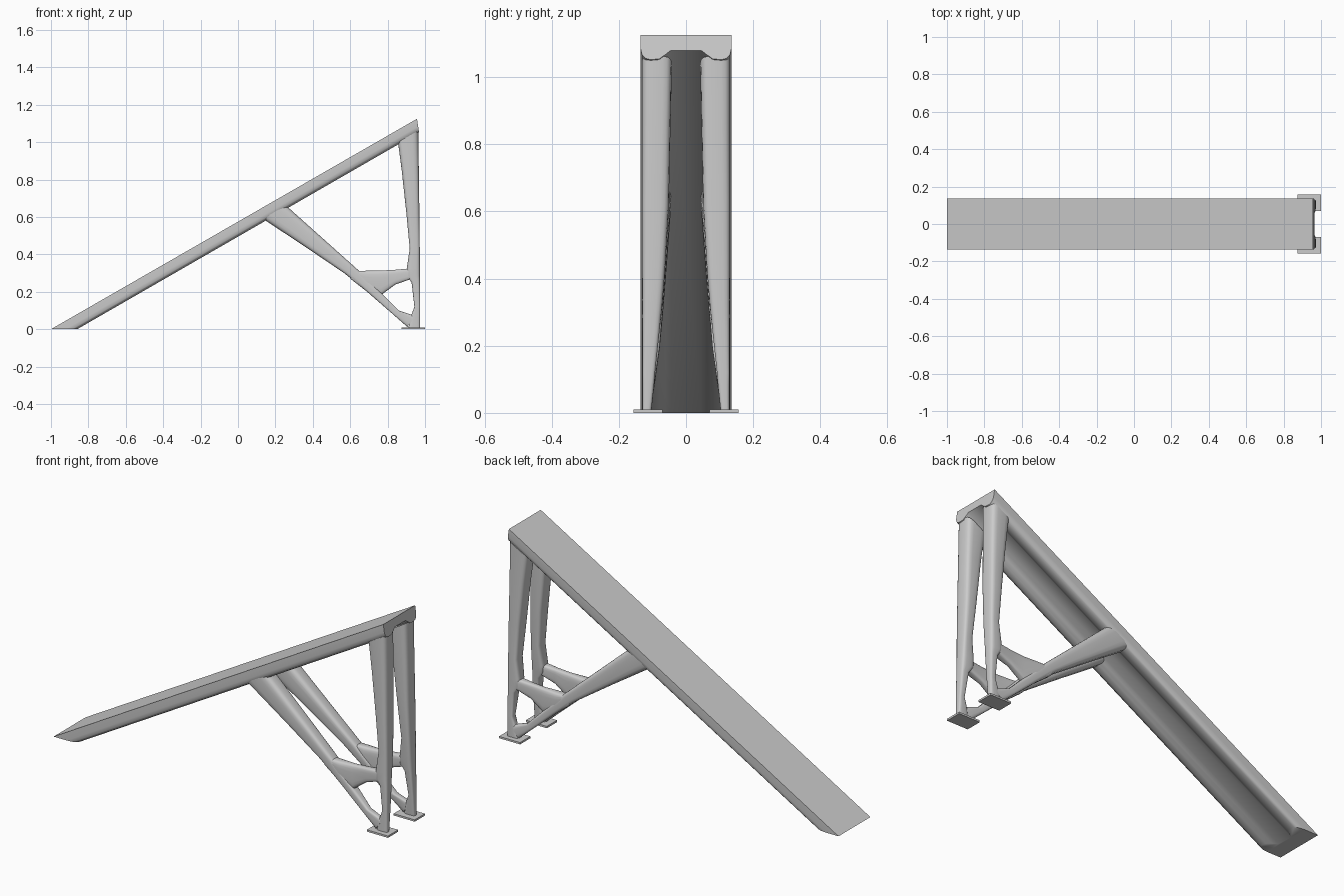
import bpy, bmesh, math

if "Cube" in bpy.data.objects:
    bpy.data.objects.remove(bpy.data.objects["Cube"])


def finish(name, bm, mirror=False, angle=40):
    bmesh.ops.recalc_face_normals(bm, faces=bm.faces)
    me = bpy.data.meshes.new(name)
    bm.to_mesh(me)
    bm.free()
    ob = bpy.data.objects.new(name, me)
    bpy.context.collection.objects.link(ob)
    bpy.ops.object.select_all(action='DESELECT')
    ob.select_set(True)
    bpy.context.view_layer.objects.active = ob
    bpy.ops.object.shade_smooth_by_angle(angle=math.radians(angle))
    if mirror:
        m = ob.modifiers.new("mirror", 'MIRROR')
        m.use_axis = (False, True, False)
        m.use_mirror_merge = False
    return ob


def skin(rings):
    bm = bmesh.new()
    vs = [[bm.verts.new(p) for p in r] for r in rings]
    n = len(vs[0])
    for a, b in zip(vs, vs[1:]):
        for i in range(n):
            j = (i + 1) % n
            bm.faces.new((a[i], a[j], b[j], b[i]))
    bm.faces.new(vs[0])
    bm.faces.new(vs[-1])
    return bm


def strut(name, stations, n=20, power=0.5):
    """Rounded strut; station = (xa, za, xb, zb, y_inner, y_outer)."""
    rings = []
    for xa, za, xb, zb, y0, y1 in stations:
        ring = []
        for k in range(n):
            t = 2 * math.pi * (k + 0.5) / n
            c, s = math.cos(t), math.sin(t)
            u = 0.5 + 0.5 * math.copysign(abs(c) ** power, c)
            v = 0.5 + 0.5 * math.copysign(abs(s) ** power, s)
            ring.append((xa + (xb - xa) * u, y0 + (y1 - y0) * v, za + (zb - za) * u))
        rings.append(ring)
    return finish(name, skin(rings), True)


# Sloping beam: flat top, rolled sides, shallow channel underneath
half = [(.135, 0), (.135, .55), (.131, .8), (.12, .95), (.105, 1),
        (.08, .97), (.062, .8), (.045, .62)]
section = half + [(-y, t) for y, t in reversed(half)]
ends = [((-1, 0), (-.86, 0)), ((.957, 1.125), (.968, 1.052))]
finish("sloping_beam", skin([
    [(a[0] + (b[0] - a[0]) * t, y, a[1] + (b[1] - a[1]) * t) for y, t in section]
    for a, b in ends]), angle=50)

# Upright legs, tapering to the feet
strut("upright_leg", [
    (.855, 1.0, .964, 1.062, .042, .132),
    (.875, .85, .967, .85, .046, .132),
    (.90, .62, .970, .62, .051, .132),
    (.918, .43, .972, .43, .062, .131),
    (.902, .325, .973, .325, .070, .131),
    (.902, .285, .973, .285, .074, .131),
    (.928, .25, .973, .25, .078, .130),
    (.943, .12, .974, .12, .092, .130),
    (.928, .08, .974, .08, .095, .130),
    (.91, .005, .974, .005, .103, .130)])

# Diagonal braces from the beam down to the feet
strut("diagonal_brace", [
    (.12, .597, .25, .67, .045, .132),
    (.145, .582, .27, .65, .045, .132),
    (.36, .44, .46, .48, .056, .131),
    (.57, .298, .65, .31, .068, .131),
    (.69, .20, .77, .19, .078, .130),
    (.82, .087, .86, .10, .092, .130),
    (.905, .012, .95, .07, .102, .130)])

# Webs tying brace to leg
strut("tie_web", [
    (.60, .27, .63, .312, .075, .130),
    (.69, .20, .69, .313, .078, .130),
    (.765, .182, .765, .314, .085, .123),
    (.84, .238, .84, .318, .085, .123),
    (.93, .27, .93, .326, .078, .130)])

# Foot plates
bm = bmesh.new()
bmesh.ops.create_cube(bm, size=1)
bmesh.ops.scale(bm, vec=(.125, .087, .01), verts=bm.verts)
bmesh.ops.translate(bm, vec=(.9375, .1135, .005), verts=bm.verts)
finish("foot_plate", bm, True)
